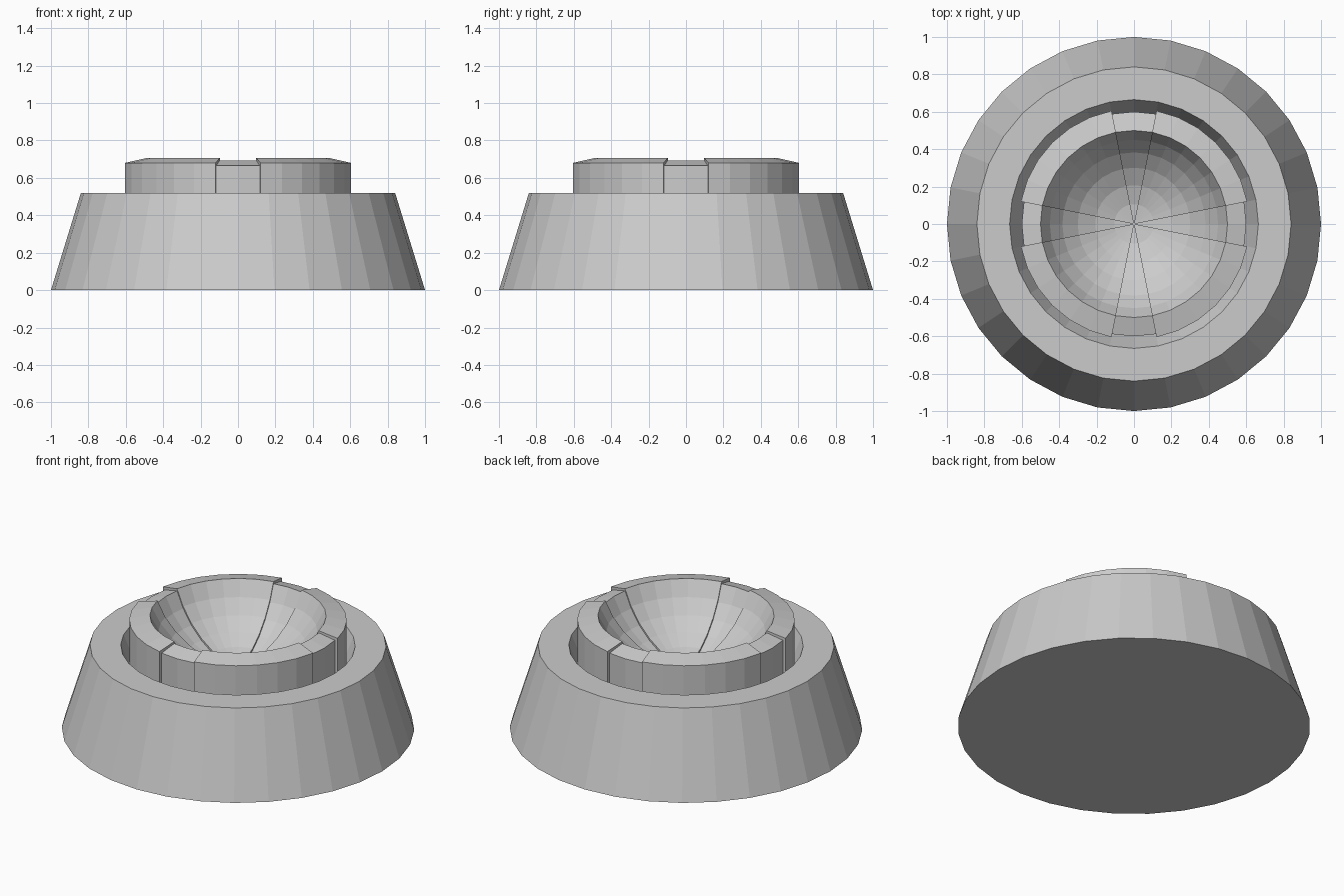
import bpy, bmesh
from math import sin, cos, pi, radians, sqrt

if "Cube" in bpy.data.objects:
    bpy.data.objects.remove(bpy.data.objects["Cube"])

SIDES = 32
STEP = 2 * pi / SIDES


def lathe(name, profile, first=0, steps=SIDES):
    """Revolve an (r, z) profile that starts and ends on the axis; cap partial turns."""
    bm = bmesh.new()
    full = steps == SIDES
    cols = []
    for i in range(steps if full else steps + 1):
        a = (first + i) * STEP
        cols.append([bm.verts.new((r * cos(a), r * sin(a), z)) for r, z in profile])
    for i in range(steps):
        a, b = cols[i], cols[(i + 1) % len(cols)]
        for j in range(len(profile) - 1):
            bm.faces.new((a[j], b[j], b[j + 1], a[j + 1]))
    if not full:
        bm.faces.new(cols[0])
        bm.faces.new(cols[-1])
    bmesh.ops.remove_doubles(bm, verts=bm.verts, dist=1e-5)
    bmesh.ops.recalc_face_normals(bm, faces=bm.faces)
    mesh = bpy.data.meshes.new(name)
    bm.to_mesh(mesh)
    bm.free()
    obj = bpy.data.objects.new(name, mesh)
    bpy.context.collection.objects.link(obj)
    return obj


def bowl(rim_r, rim_z, rings=6):
    """Spherical dish profile from the rim down to the centre."""
    radius = rim_r / sin(rings * STEP)
    centre = rim_z + radius * cos(rings * STEP)
    return [(radius * sin(k * STEP), centre - radius * cos(k * STEP))
            for k in range(rings, -1, -1)]


# Tapered base with a groove around the dish (the low level shown in the gaps)
lathe("base", [(0, 0), (1, 0), (0.84, 0.52), (0.665, 0.52), (0.6, 0.36), (0.6, 0.665)]
      + bowl(0.5, 0.693))

# Four raised sectors lining the dish
sector = [(0, 0.34), (0.617, 0.34), (0.617, 0.68)] + bowl(0.5, 0.706)
for q in range(4):
    lathe(f"raised_sector_{q + 1}", sector, first=q * 8 + 1, steps=6)
